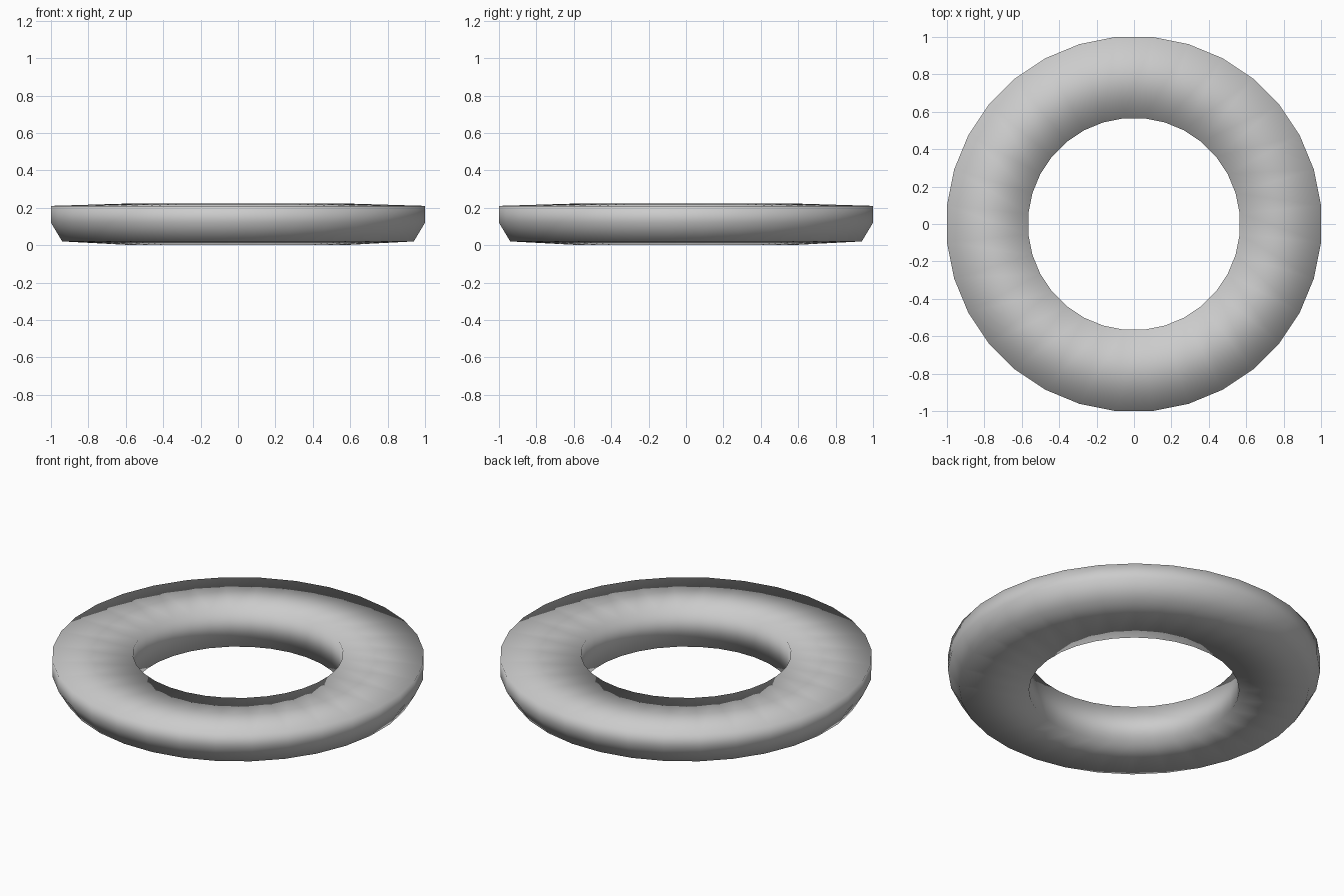
import bpy, bmesh, math

if "Cube" in bpy.data.objects:
    bpy.data.objects.remove(bpy.data.objects["Cube"])

SIDES = 32
# closed cross-section: (distance from axis to the flat sides, height)
PROFILE = [(0.565, 0.0), (0.94, 0.02), (1.0, 0.12), (1.0, 0.21), (0.565, 0.223)]


def lathe(name, profile, sides):
    """Sweep a closed profile round z, with flat sides facing the axes."""
    bm = bmesh.new()
    half = math.pi / sides
    rings = []
    for i in range(sides):
        a = (2 * i + 1) * half
        rings.append([bm.verts.new((r / math.cos(half) * math.cos(a),
                                    r / math.cos(half) * math.sin(a), z))
                      for r, z in profile])
    n = len(profile)
    for i in range(sides):
        p, q = rings[i], rings[(i + 1) % sides]
        for j in range(n):
            k = (j + 1) % n
            bm.faces.new((p[j], q[j], q[k], p[k])).smooth = True
    bmesh.ops.recalc_face_normals(bm, faces=bm.faces)
    mesh = bpy.data.meshes.new(name)
    bm.to_mesh(mesh)
    bm.free()
    obj = bpy.data.objects.new(name, mesh)
    bpy.context.collection.objects.link(obj)
    return obj


# flat ring with a chamfered lower outer edge, smooth all over
lathe("flat_ring", PROFILE, SIDES)
